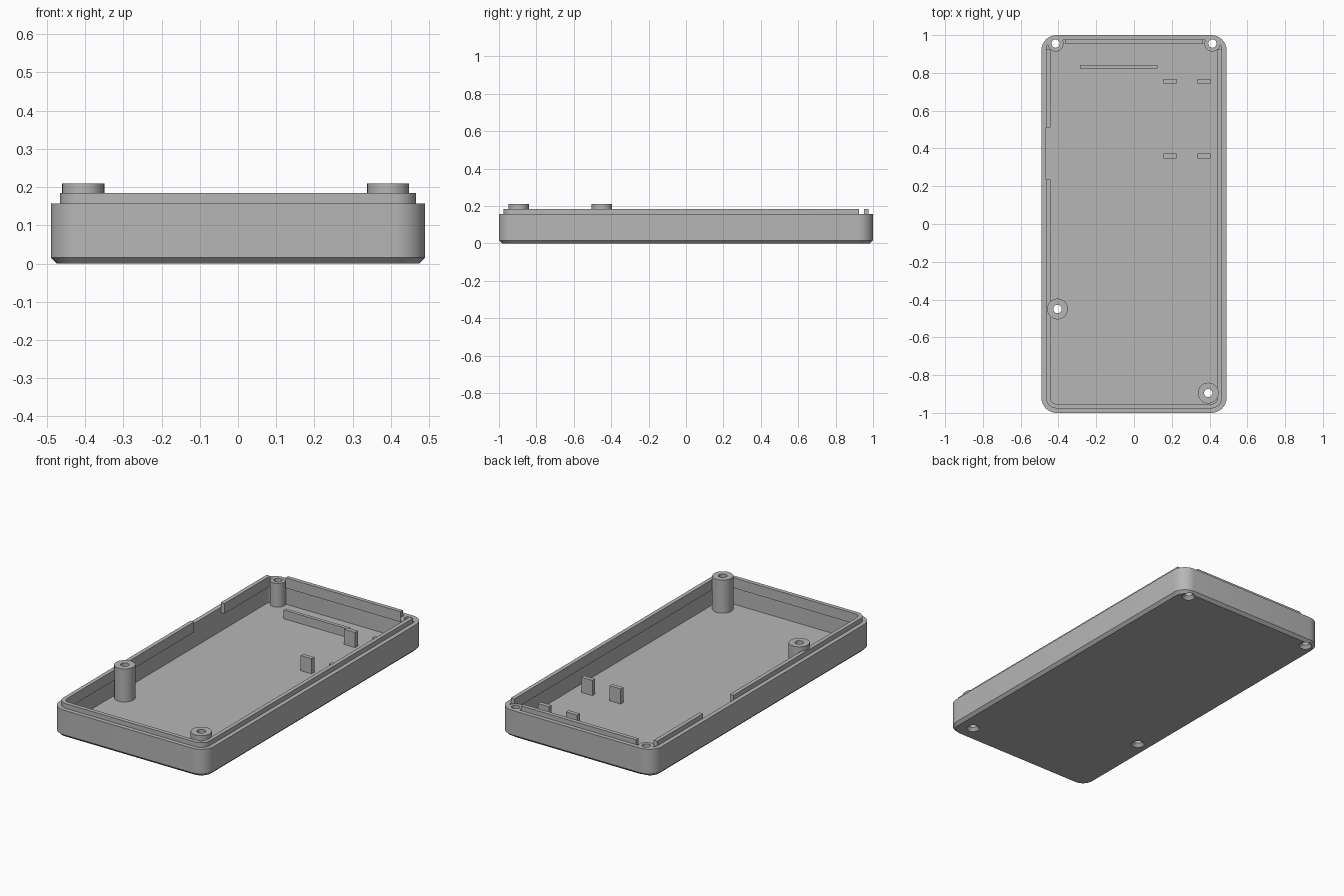
import bpy, bmesh, math
from mathutils import Matrix, Vector

cube = bpy.data.objects.get("Cube")
if cube:
    bpy.data.objects.remove(cube, do_unlink=True)

grey = bpy.data.materials.new("plain grey")
grey.use_nodes = True
colour = (0.47, 0.47, 0.47, 1)
grey.diffuse_color = colour
grey.node_tree.nodes["Principled BSDF"].inputs["Base Color"].default_value = colour

HALF_X, HALF_Y, RADIUS = 0.49, 1.0, 0.08
RIM, LIP_TOP, FLOOR, BOSS_TOP = 0.157, 0.184, 0.02, 0.21
HOLE = 0.022


def finish(name, bm):
    bmesh.ops.recalc_face_normals(bm, faces=bm.faces)
    mesh = bpy.data.meshes.new(name)
    bm.to_mesh(mesh)
    bm.free()
    ob = bpy.data.objects.new(name, mesh)
    mesh.materials.append(grey)
    bpy.context.collection.objects.link(ob)
    return ob


def activate(ob):
    bpy.ops.object.select_all(action='DESELECT')
    ob.select_set(True)
    bpy.context.view_layer.objects.active = ob


def smooth(ob):
    activate(ob)
    bpy.ops.object.shade_smooth_by_angle(angle=math.radians(30))


def outline(inset, z, steps=8):
    """Rounded rectangle set in from the outer wall."""
    r = RADIUS - inset
    points = []
    for i, (sx, sy) in enumerate([(1, 1), (-1, 1), (-1, -1), (1, -1)]):
        for k in range(steps + 1):
            a = (i + k / steps) * math.pi / 2
            points.append((sx * (HALF_X - RADIUS) + r * math.cos(a),
                           sy * (HALF_Y - RADIUS) + r * math.sin(a), z))
    return points


def circle(x, y, r, z, n=32):
    return [(x + r * math.cos(2 * math.pi * k / n),
             y + r * math.sin(2 * math.pi * k / n), z) for k in range(n)]


def loft(name, rings, closed=False):
    """Skin matching rings; either cap the ends or join last to first."""
    bm = bmesh.new()
    loops = [[bm.verts.new(p) for p in ring] for ring in rings]
    pairs = list(zip(loops, loops[1:]))
    if closed:
        pairs.append((loops[-1], loops[0]))
    else:
        bm.faces.new(loops[0])
        bm.faces.new(loops[-1])
    n = len(loops[0])
    for a, b in pairs:
        for i in range(n):
            j = (i + 1) % n
            bm.faces.new((a[i], a[j], b[j], b[i]))
    return finish(name, bm)


def box(name, x0, x1, y0, y1, z0, z1):
    bm = bmesh.new()
    centre = Vector((x0 + x1, y0 + y1, z0 + z1)) / 2
    size = (x1 - x0, y1 - y0, z1 - z0, 1)
    bmesh.ops.create_cube(bm, size=1, matrix=Matrix.Translation(centre) @ Matrix.Diagonal(size))
    return finish(name, bm)


def cut(ob, cutters):
    activate(ob)
    for cutter in cutters:
        cutter.hide_render = True
        mod = ob.modifiers.new("cut", 'BOOLEAN')
        mod.operation, mod.solver, mod.object = 'DIFFERENCE', 'EXACT', cutter
        bpy.ops.object.modifier_apply(modifier=mod.name)
    for cutter in cutters:
        bpy.data.objects.remove(cutter, do_unlink=True)


# Tray with chamfered base and thin walls
tray = loft("tray", [outline(0.016, 0), outline(0, 0.016), outline(0, RIM),
                     outline(0.025, RIM), outline(0.025, FLOOR)])

# Screw posts: name, x, y, radius, top
posts = [("back_left_post", 0.415, 0.955, 0.042, RIM - 0.0005),
         ("back_right_post", -0.415, 0.955, 0.042, RIM - 0.0005),
         ("side_post", -0.405, -0.45, 0.055, BOSS_TOP),
         ("front_post", 0.393, -0.895, 0.055, BOSS_TOP)]

# Countersunk screw holes through the tray
cut(tray, [loft("hole_cutter", [circle(x, y, 0.037, -0.01), circle(x, y, 0.034, 0.005),
                                circle(x, y, HOLE, 0.018), circle(x, y, HOLE, 0.3)])
           for _, x, y, _, _ in posts])
smooth(tray)

for name, x, y, r, top in posts:
    smooth(loft(name, [circle(x, y, r, 0.0185), circle(x, y, r, top),
                       circle(x, y, HOLE, top), circle(x, y, HOLE, 0.0185)], closed=True))

# Locating lip, opened at the side slot, back corners and boss holes
lip = loft("locating_lip", [outline(0.024, 0.125), outline(0.024, LIP_TOP),
                            outline(0.047, LIP_TOP), outline(0.047, 0.125)], closed=True)
openings = [box("slot_cutter", -0.6, -0.4, 0.235, 0.51, 0, 0.3)]
for s in (-1, 1):
    xs = sorted((s * 0.365, s * 0.6))
    openings.append(box("corner_cutter", *xs, 0.925, 1.1, 0, 0.3))
for _, x, y, _, top in posts:
    if top == BOSS_TOP:
        openings.append(loft("boss_cutter", [circle(x, y, 0.05, 0), circle(x, y, 0.05, 0.3)]))
cut(lip, openings)
smooth(lip)

# Board supports on the floor
box("support_rail", -0.285, 0.125, 0.822, 0.842, 0.018, 0.07)
for row, y in (("back", 0.755), ("front", 0.36)):
    for side, x in (("right", 0.19), ("left", 0.37)):
        box(f"{row}_{side}_tab", x - 0.035, x + 0.035, y - 0.012, y + 0.012, 0.018, 0.107)
